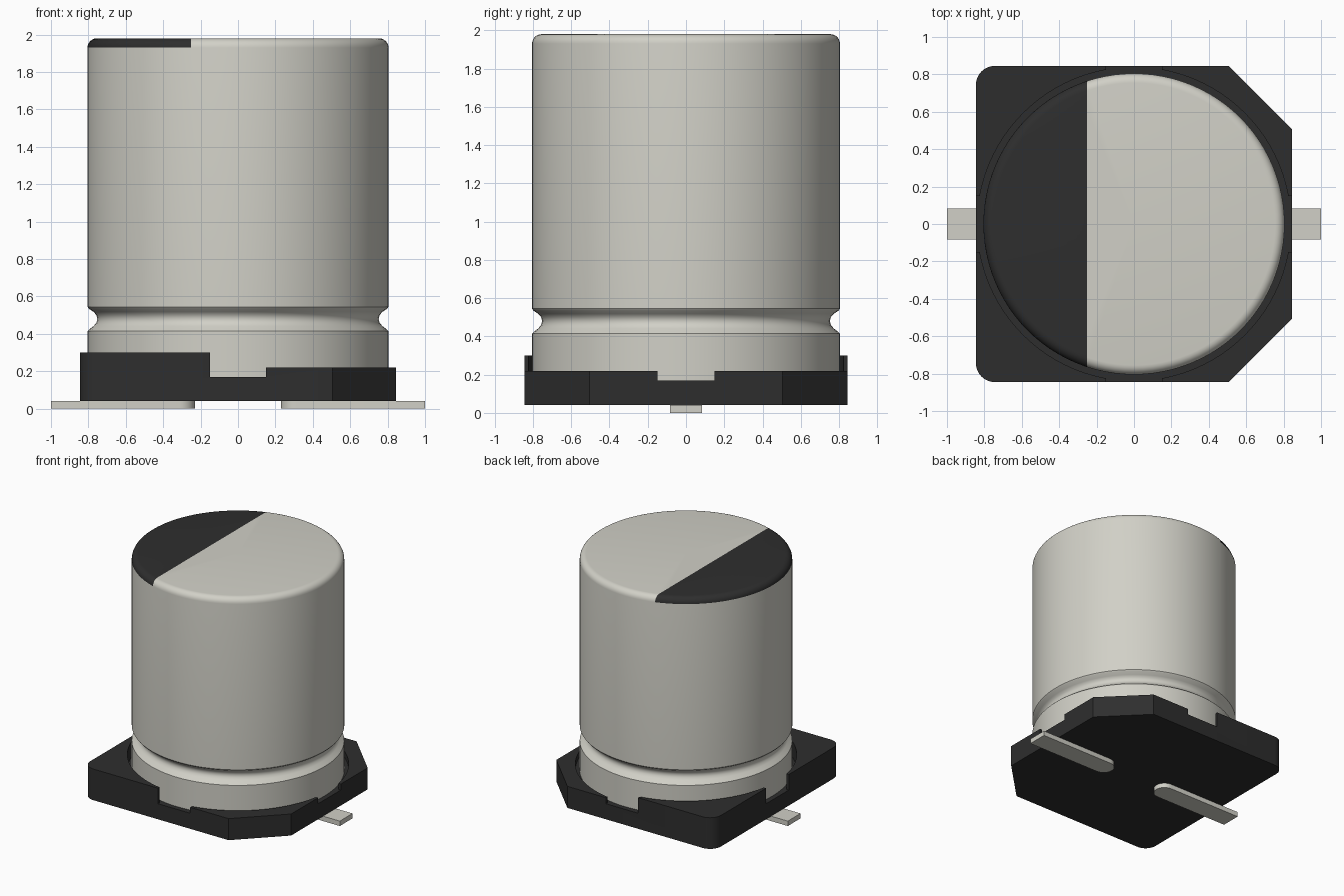
import bpy, bmesh, math
from mathutils import Vector

if "Cube" in bpy.data.objects:
    bpy.data.objects.remove(bpy.data.objects["Cube"])


def material(name, srgb):
    color = [((c + 0.055) / 1.055) ** 2.4 for c in srgb] + [1.0]
    m = bpy.data.materials.new(name)
    m.use_nodes = True
    m.diffuse_color = color
    m.node_tree.nodes["Principled BSDF"].inputs["Base Color"].default_value = color
    return m


SILVER = material("silver metal", (0.82, 0.816, 0.78))
BLACK = material("black plastic", (0.18, 0.18, 0.18))


def finish(bm, name, *mats):
    bmesh.ops.recalc_face_normals(bm, faces=bm.faces)
    mesh = bpy.data.meshes.new(name)
    bm.to_mesh(mesh)
    bm.free()
    ob = bpy.data.objects.new(name, mesh)
    bpy.context.collection.objects.link(ob)
    for m in mats:
        mesh.materials.append(m)
    return ob


def smooth(ob, degrees=30):
    bpy.ops.object.select_all(action="DESELECT")
    ob.select_set(True)
    bpy.context.view_layer.objects.active = ob
    bpy.ops.object.shade_smooth_by_angle(angle=math.radians(degrees))


def arc(cx, cy, r, a0, a1, n):
    """Points on an arc, angles in degrees."""
    angles = [math.radians(a0 + (a1 - a0) * i / n) for i in range(n + 1)]
    return [(cx + r * math.cos(a), cy + r * math.sin(a)) for a in angles]


def prism(name, outline, z0, z1, mat):
    """Extrude a flat outline from z0 to z1."""
    bm = bmesh.new()
    face = bm.faces.new([bm.verts.new((x, y, z0)) for x, y in outline])
    ext = bmesh.ops.extrude_face_region(bm, geom=[face])
    top = [v for v in ext["geom"] if isinstance(v, bmesh.types.BMVert)]
    bmesh.ops.translate(bm, verts=top, vec=(0, 0, z1 - z0))
    return finish(bm, name, mat)


def rect(x0, x1, y0, y1):
    return [(x0, y0), (x1, y0), (x1, y1), (x0, y1)]


# Plastic base: two chamfered and two rounded corners
H, C, R = 0.845, 0.505, 0.1
outline = [(C, -H), (H, -C), (H, C), (C, H)]
outline += arc(-H + R, H - R, R, 90, 180, 8) + arc(-H + R, -H + R, R, 180, 270, 8)
base = prism("base", outline, 0.04, 0.30, BLACK)

# Cut the low half, the can seat and the four side notches
cutters = [
    prism("step_cutter", rect(-0.14, 1.2, -1.2, 1.2), 0.22, 0.5, BLACK),
    prism("seat_cutter", arc(0, 0, 0.838, 0, 356.25, 95), 0.17, 0.6, BLACK),
    prism("notch_cutter_x", rect(-1.3, 1.3, -0.15, 0.15), 0.17, 0.7, BLACK),
    prism("notch_cutter_y", rect(-0.15, 0.15, -1.3, 1.3), 0.17, 0.7, BLACK),
]
bpy.context.view_layer.objects.active = base
for cutter in cutters:
    mod = base.modifiers.new(cutter.name, "BOOLEAN")
    mod.operation, mod.solver, mod.object = "DIFFERENCE", "EXACT", cutter
    bpy.ops.object.modifier_apply(modifier=mod.name)
for cutter in cutters:
    bpy.data.objects.remove(cutter)
smooth(base)

# Metal can: lathed profile with a crimped groove and a rounded top rim
RC, TOP, F = 0.805, 1.98, 0.05
profile = [(0, 0.165), (RC, 0.165), (RC, 0.415), (0.795, 0.425), (0.772, 0.442),
           (0.757, 0.46), (0.752, 0.48), (0.757, 0.50), (0.772, 0.518), (0.798, 0.535), (RC, 0.545)]
profile += arc(RC - F, TOP - F, F, 0, 90, 6) + [(0, TOP)]
bm = bmesh.new()
verts = [bm.verts.new((r, 0, z)) for r, z in profile]
edges = [bm.edges.new(pair) for pair in zip(verts, verts[1:])]
bmesh.ops.spin(bm, geom=verts + edges, cent=(0, 0, 0), axis=(0, 0, 1),
               angle=math.tau, steps=96)
bmesh.ops.remove_doubles(bm, verts=bm.verts, dist=0.0005)

# Polarity mark: split the top along a straight line and colour one side
MARK = -0.25
cap = [f for f in bm.faces if f.calc_center_median().z > TOP - F]
geom = set(cap) | {e for f in cap for e in f.edges} | {v for f in cap for v in f.verts}
bmesh.ops.bisect_plane(bm, geom=list(geom), dist=1e-5,
                       plane_co=Vector((MARK, 0, 0)), plane_no=Vector((1, 0, 0)))
for f in bm.faces:
    c = f.calc_center_median()
    f.material_index = int(c.z > TOP - F and c.x < MARK)
smooth(finish(bm, "can", SILVER, BLACK))

# Solder leads with rounded inner ends
W = 0.084
for name, s in (("left_lead", 1), ("right_lead", -1)):
    tip = arc(0.23 + W, 0, W, 90, 270, 16)
    lead = [(s * x, y) for x, y in [(1.0, W)] + tip + [(1.0, -W)]]
    smooth(prism(name, lead, 0.0, 0.041, SILVER))
